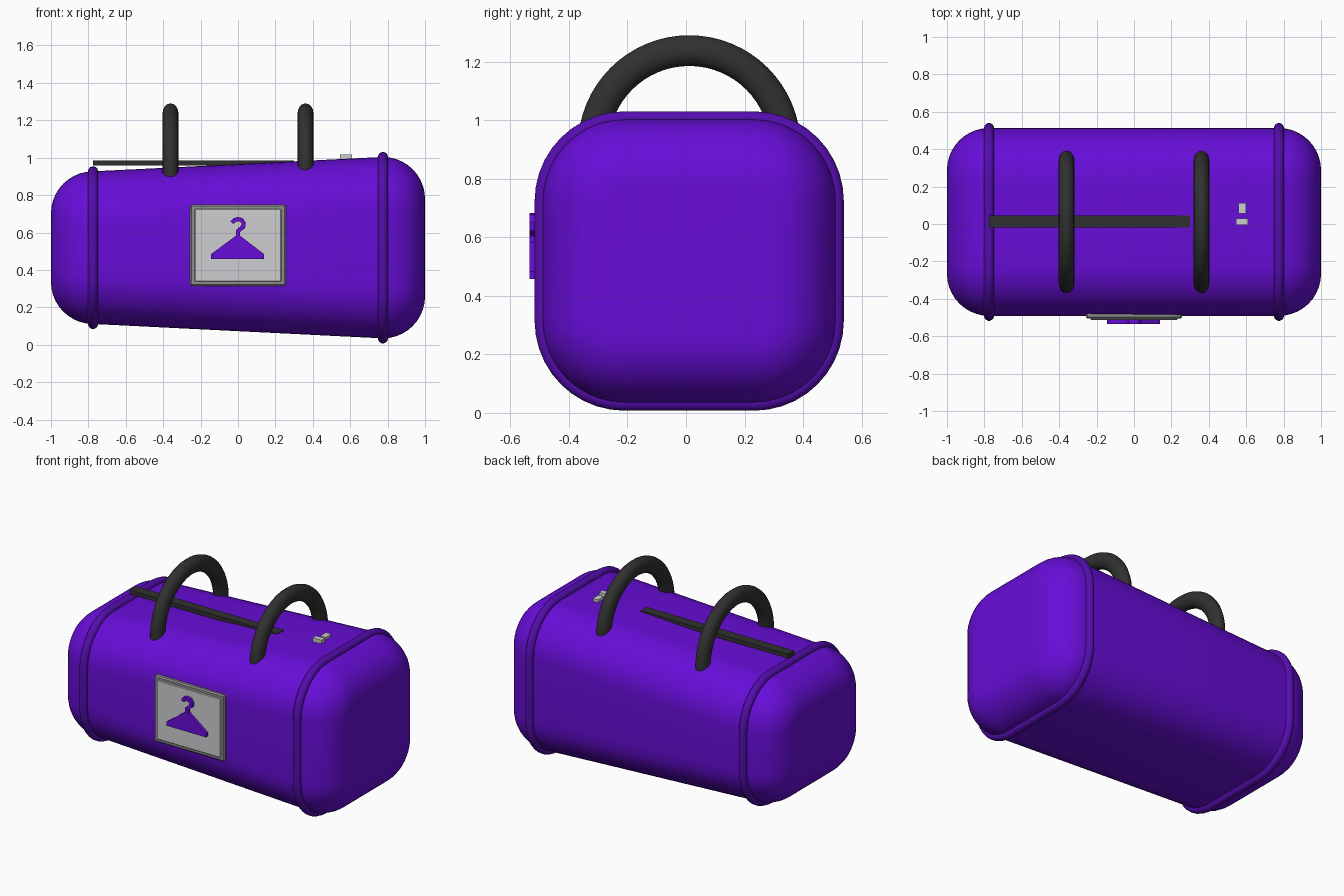
import bpy, bmesh
from math import sin, cos, pi, radians

cube = bpy.data.objects.get("Cube")
if cube:
    bpy.data.objects.remove(cube, do_unlink=True)

CY = 0.011          # bag centre line in y
SEAM_X = 0.775      # where the end caps begin
CAP_R = 0.225       # rounding of the end caps


def material(name, rgb):
    m = bpy.data.materials.new(name)
    m.use_nodes = True
    color = (*rgb, 1)
    m.diffuse_color = color
    m.node_tree.nodes["Principled BSDF"].inputs["Base Color"].default_value = color
    return m


purple = material("purple fabric", (0.135, 0.004, 0.68))
piping = material("dark purple piping", (0.09, 0.004, 0.42))
black = material("charcoal", (0.03, 0.03, 0.03))
grey = material("grey frame", (0.27, 0.27, 0.27))
silver = material("light grey", (0.62, 0.62, 0.64))


def finish(obj, mat, smooth=True):
    obj.data.materials.clear()
    obj.data.materials.append(mat)
    bpy.ops.object.select_all(action="DESELECT")
    obj.select_set(True)
    bpy.context.view_layer.objects.active = obj
    if smooth:
        bpy.ops.object.shade_smooth_by_angle(angle=radians(40))
    return obj


def from_bmesh(name, bm, mat, smooth=True):
    bmesh.ops.recalc_face_normals(bm, faces=bm.faces)
    mesh = bpy.data.meshes.new(name)
    bm.to_mesh(mesh)
    bm.free()
    obj = bpy.data.objects.new(name, mesh)
    bpy.context.collection.objects.link(obj)
    return finish(obj, mat, smooth)


def section(x, inset=0.0, steps=10):
    """Rounded rectangle across the bag; taller towards +x."""
    t = (max(-SEAM_X, min(SEAM_X, x)) + SEAM_X) / (2 * SEAM_X)
    hy = 0.502 - inset
    hz = 0.408 + 0.077 * t - inset
    r = max(0.28 - inset, 0.04)
    pts = []
    for q, (sy, sz) in enumerate([(1, 1), (-1, 1), (-1, -1), (1, -1)]):
        for i in range(steps + 1):
            a = (q + i / steps) * pi / 2
            pts.append((x, CY + sy * (hy - r) + r * cos(a),
                        0.519 + sz * (hz - r) + r * sin(a)))
    return pts


def tube(name, pts, radius, mat, closed=False, resolution=5):
    curve = bpy.data.curves.new(name, "CURVE")
    curve.dimensions = "3D"
    curve.bevel_depth = radius
    curve.bevel_resolution = resolution
    curve.use_fill_caps = not closed
    spline = curve.splines.new("POLY")
    spline.points.add(len(pts) - 1)
    for p, co in zip(spline.points, pts):
        p.co = (*co, 1)
    spline.use_cyclic_u = closed
    obj = bpy.data.objects.new(name, curve)
    bpy.context.collection.objects.link(obj)
    bpy.ops.object.select_all(action="DESELECT")
    obj.select_set(True)
    bpy.context.view_layer.objects.active = obj
    bpy.ops.object.convert(target="MESH")
    return finish(bpy.context.object, mat)


def box(name, lo, hi, mat, bevel=0.0):
    bm = bmesh.new()
    bmesh.ops.create_cube(bm, size=1)
    for v in bm.verts:
        v.co = [(a + b) / 2 + c * (b - a) for a, b, c in zip(lo, hi, v.co)]
    if bevel:
        bmesh.ops.bevel(bm, geom=bm.edges[:], offset=bevel, segments=1, affect="EDGES")
    return from_bmesh(name, bm, mat, False)


def extruded(name, polygons, y_front, y_back, mat):
    """Extrude flat x-z polygons along y."""
    bm = bmesh.new()
    for poly in polygons:
        face = bm.faces.new([bm.verts.new((x, y_front, z)) for x, z in poly])
        new = bmesh.ops.extrude_face_region(bm, geom=[face], use_keep_orig=True)["geom"]
        for v in new:
            if isinstance(v, bmesh.types.BMVert):
                v.co.y = y_back
    return from_bmesh(name, bm, mat, False)


# Bag body: loft with rounded end caps
cap = [(SEAM_X + CAP_R * sin(a), CAP_R * (1 - cos(a)))
       for a in [i * pi / 20 for i in range(11)]]
stations = [(-x, d) for x, d in reversed(cap)] + cap
bm = bmesh.new()
rings = [[bm.verts.new(p) for p in section(x, d)] for x, d in stations]
for a, b in zip(rings, rings[1:]):
    for i in range(len(a)):
        j = (i + 1) % len(a)
        bm.faces.new((a[i], a[j], b[j], b[i]))
bm.faces.new(rings[0])
bm.faces.new(rings[-1])
from_bmesh("bag_body", bm, purple)

# Piping around both seams, and the two arched handles
for side, s in (("right", -1), ("left", 1)):
    tube(side + "_piping", section(s * SEAM_X), 0.027, piping, closed=True)
    arc = [i * pi / 32 for i in range(33)]
    path = [(0, CY + 0.328 * cos(a), 0.91 + 0.328 * sin(a)) for a in arc]
    path = [(0, CY + 0.328, 0.85)] + path + [(0, CY - 0.328, 0.85)]
    handle = tube(side + "_handle", path, 0.0525, black, resolution=6)
    for v in handle.data.vertices:
        v.co.x = v.co.x * 0.81 + s * 0.361

# Zip along the top and its small metal pull
box("zip_strip", (-0.775, -0.02, 0.958), (0.3, 0.045, 0.985), black)
box("zip_pull_tab", (0.56, 0.055, 0.97), (0.598, 0.113, 1.012), silver)
box("zip_pull_base", (0.546, -0.005, 0.97), (0.61, 0.03, 1.018), silver)

# Badge on the front: bevelled frame and panel
box("badge_frame", (-0.256, -0.506, 0.315), (0.256, -0.46, 0.75), grey, 0.008)
box("badge_panel", (-0.232, -0.513, 0.338), (0.232, -0.49, 0.727), silver, 0.004)

# Clothes hanger emblem: solid shoulders and a ribbon hook
shoulders = [(-0.145, 0.458), (0.14, 0.458), (0.14, 0.484),
             (0.012, 0.582), (-0.012, 0.582), (-0.145, 0.484)]
outer = [(0.012, 0.582), (0.012, 0.604), (0.038, 0.624), (0.042, 0.652),
         (0.026, 0.676), (0, 0.683), (-0.026, 0.676), (-0.04, 0.658)]
inner = [(-0.012, 0.582), (-0.012, 0.612), (0.014, 0.634), (0.02, 0.646),
         (0.012, 0.657), (0, 0.66), (-0.012, 0.657), (-0.022, 0.645)]
hook = [(outer[i], outer[i + 1], inner[i + 1], inner[i]) for i in range(len(outer) - 1)]
extruded("hanger_emblem", [shoulders] + hook, -0.534, -0.51, purple)
